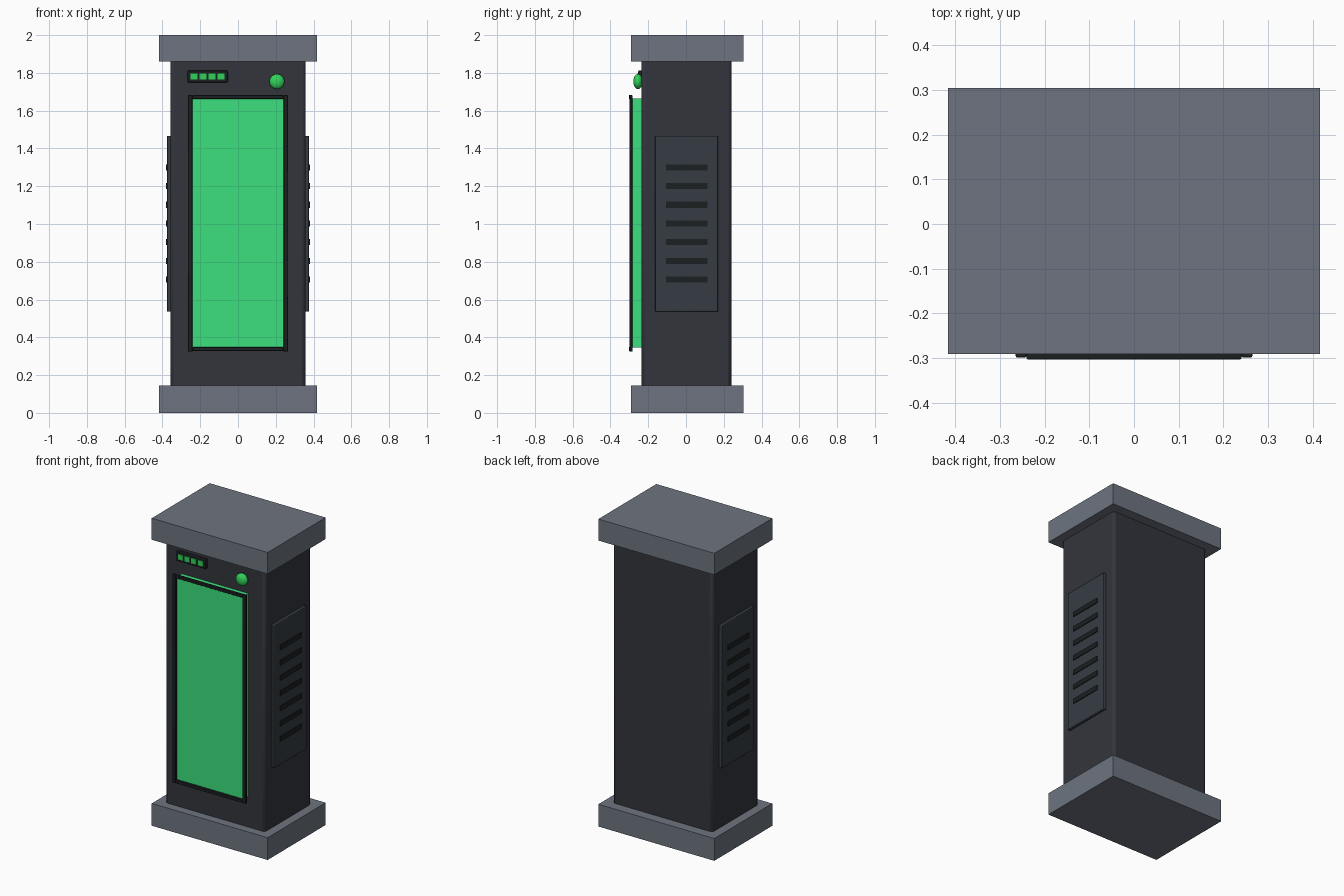
import bpy

if "Cube" in bpy.data.objects:
    bpy.data.objects.remove(bpy.data.objects["Cube"])


def material(name, r, g, b):
    m = bpy.data.materials.new(name)
    m.diffuse_color = (r, g, b, 1)
    m.use_nodes = True
    m.node_tree.nodes["Principled BSDF"].inputs["Base Color"].default_value = m.diffuse_color
    return m


PLINTH = material("plinth_grey", 0.155, 0.175, 0.215)
BODY = material("dark_shell", 0.034, 0.036, 0.045)
VENT = material("vent_panel", 0.036, 0.046, 0.056)
TRIM = material("black_trim", 0.011, 0.014, 0.015)
SCREEN = material("green_screen", 0.045, 0.74, 0.205)
LAMP = material("green_lamp", 0.03, 0.65, 0.10)


def box(name, x, y, z, mat, bevel=0):
    """Box from (min, max) extents on each axis."""
    ext = (x, y, z)
    bpy.ops.mesh.primitive_cube_add(size=1, location=[(a + b) / 2 for a, b in ext])
    ob = bpy.context.object
    ob.name = name
    ob.scale = [b - a for a, b in ext]
    bpy.ops.object.transform_apply(location=False, rotation=False, scale=True)
    ob.data.materials.append(mat)
    if bevel:
        mod = ob.modifiers.new("edge_bevel", 'BEVEL')
        mod.width = bevel
        mod.segments = 2
        bpy.ops.object.shade_smooth_by_angle()
    return ob


# Base, cap and cabinet body
for name, z in (("base", (0, 0.145)), ("cap", (1.86, 2.0))):
    box(name, (-0.417, 0.417), (-0.291, 0.305), z, PLINTH)
box("cabinet_body", (-0.358, 0.358), (-0.235, 0.24), (0.12, 1.885), BODY, 0.018)

# Front screen with its raised frame
box("screen", (-0.24, 0.24), (-0.284, -0.225), (0.345, 1.665), SCREEN)
for side, s in (("left", -1), ("right", 1)):
    x = sorted((s * 0.241, s * 0.265))
    box(f"frame_{side}", x, (-0.299, -0.283), (0.325, 1.682), TRIM, 0.003)
for name, z in (("bottom", 0.338), ("top", 1.672)):
    box(f"frame_{name}", (-0.241, 0.241), (-0.303, -0.285), (z - 0.01, z + 0.01), TRIM, 0.003)

# Indicator strip with four lights
box("indicator_panel", (-0.267, -0.054), (-0.253, -0.225), (1.75, 1.812), TRIM, 0.004)
for i in range(4):
    cx = -0.233 + i * 0.0475
    box(f"indicator_light_{i + 1}", (cx - 0.018, cx + 0.018), (-0.258, -0.245), (1.764, 1.798), LAMP)

# Round button
bpy.ops.mesh.primitive_uv_sphere_add(segments=24, ring_count=12, radius=0.04, location=(0.206, -0.254, 1.754))
button = bpy.context.object
button.name = "power_button"
button.scale = (1, 0.62, 1)
button.data.materials.append(LAMP)
bpy.ops.object.shade_smooth()

# Side vent panels with slats
for side, s in (("left", -1), ("right", 1)):
    box(f"vent_panel_{side}", sorted((s * 0.35, s * 0.376)), (-0.163, 0.17), (0.537, 1.467), VENT, 0.004)
    for i in range(7):
        z = 0.706 + i * 0.099
        box(f"vent_slat_{side}_{i + 1}", sorted((s * 0.37, s * 0.381)), (-0.106, 0.113),
            (z - 0.016, z + 0.016), TRIM)
